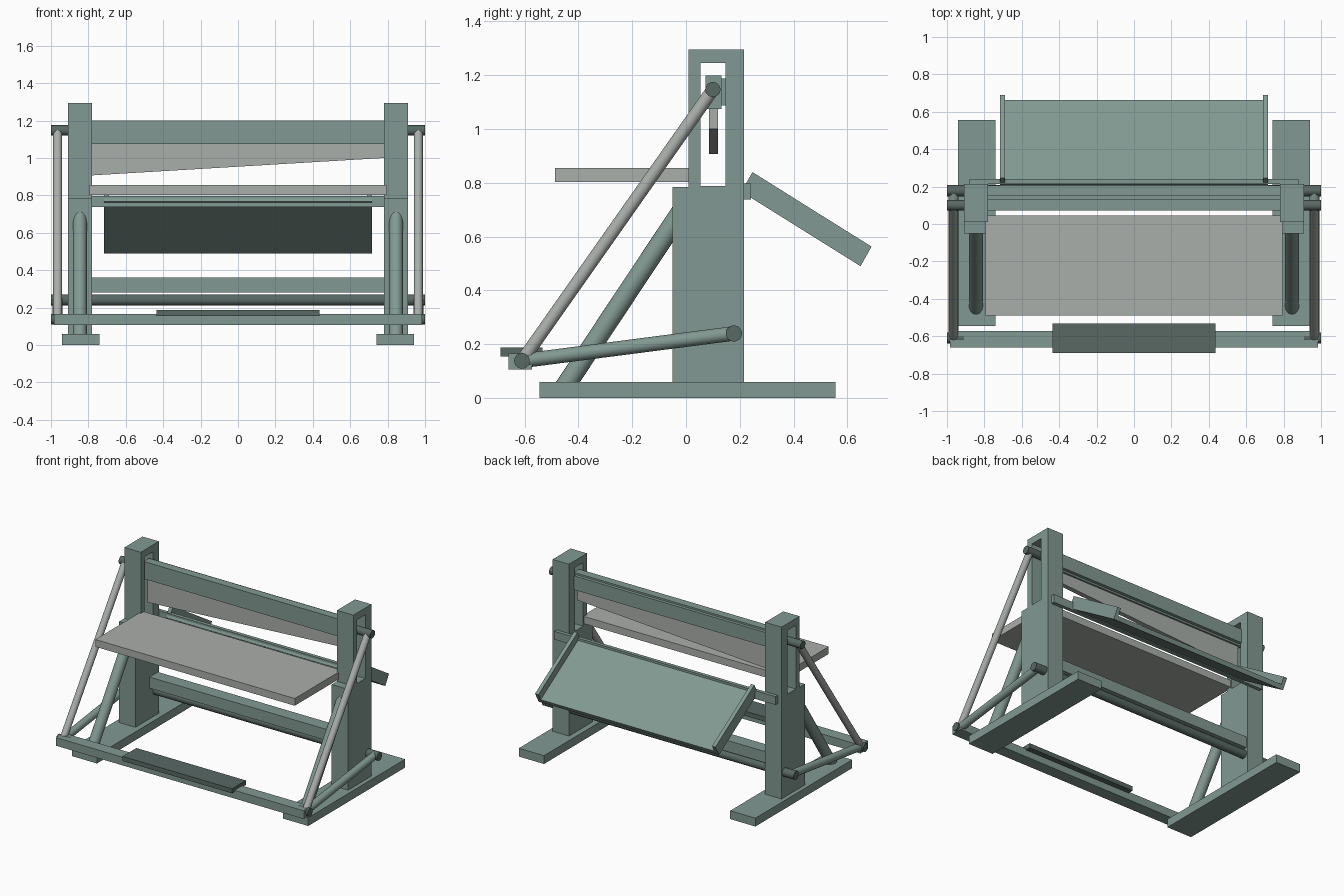
import bpy, bmesh, math
from mathutils import Vector

if "Cube" in bpy.data.objects:
    bpy.data.objects.remove(bpy.data.objects["Cube"])


def material(name, rgb):
    m = bpy.data.materials.new(name)
    m.diffuse_color = (*rgb, 1)
    m.use_nodes = True
    m.node_tree.nodes["Principled BSDF"].inputs["Base Color"].default_value = m.diffuse_color
    return m


GREEN = material("painted green grey", (0.225, 0.318, 0.288))
DARK = material("dark green grey", (0.098, 0.139, 0.127))
STEEL = material("light steel", (0.40, 0.425, 0.40))


def finish(name, bm, mat, smooth=False):
    bmesh.ops.recalc_face_normals(bm, faces=bm.faces)
    mesh = bpy.data.meshes.new(name)
    bm.to_mesh(mesh)
    bm.free()
    mesh.materials.append(mat)
    ob = bpy.data.objects.new(name, mesh)
    bpy.context.collection.objects.link(ob)
    if smooth:
        bpy.ops.object.select_all(action='DESELECT')
        ob.select_set(True)
        bpy.context.view_layer.objects.active = ob
        bpy.ops.object.shade_smooth_by_angle(angle=math.radians(40))
    return ob


def prism(name, mat, profile, a, b, axis='x'):
    """Extrude a flat profile: (y, z) along x, or (x, z) along y."""
    bm = bmesh.new()
    if axis == 'x':
        vs = [bm.verts.new((a, u, v)) for u, v in profile]
        step = Vector((b - a, 0, 0))
    else:
        vs = [bm.verts.new((u, a, v)) for u, v in profile]
        step = Vector((0, b - a, 0))
    ext = bmesh.ops.extrude_face_region(bm, geom=[bm.faces.new(vs)], use_keep_orig=True)
    bmesh.ops.translate(bm, vec=step,
                        verts=[g for g in ext['geom'] if isinstance(g, bmesh.types.BMVert)])
    return finish(name, bm, mat)


def box(name, mat, x, y, z):
    return prism(name, mat, [(y[0], z[0]), (y[1], z[0]), (y[1], z[1]), (y[0], z[1])], *x)


def rod(name, mat, p, q, r):
    p, q = Vector(p), Vector(q)
    bm = bmesh.new()
    bmesh.ops.create_cone(bm, cap_ends=True, segments=24, radius1=r, radius2=r,
                          depth=(q - p).length)
    bm.transform((q - p).to_track_quat('Z', 'Y').to_matrix().to_4x4())
    bmesh.ops.translate(bm, verts=bm.verts, vec=(p + q) / 2)
    return finish(name, bm, mat, True)


def span(s, a, b):
    return tuple(sorted((s * a, s * b)))


# linkage joints as (y, z)
FRONT, SHAFT, TOP = (-0.61, 0.138), (0.178, 0.24), (0.10, 1.147)

# rear chute: tilted frame with local axes along its slope and its thickness
start = Vector((0.247, 0.84))
along = Vector((0.443, -0.277))
down = Vector((-0.041, -0.073))


def chute_profile(t0, t1):
    pts = [start + down * t0, start + along + down * t0,
           start + along + down * t1, start + down * t1]
    return [tuple(p) for p in pts]


for side, s in (("left", -1), ("right", 1)):
    # side frame: foot, slotted post, brace
    box(side + "_foot", GREEN, span(s, 0.74, 0.94), (-0.545, 0.555), (0, 0.06))
    post = prism(side + "_post", GREEN,
                 [(-0.05, 0.06), (0.215, 0.06), (0.215, 1.295), (0.01, 1.295),
                  (0.01, 0.785), (-0.05, 0.785)], *span(s, 0.78, 0.91))
    cutter = box("slot_cutter", GREEN, span(s, 0.7, 1.0), (0.053, 0.147), (0.788, 1.245))
    cutter.hide_render = True
    mod = post.modifiers.new("slot", 'BOOLEAN')
    mod.operation, mod.object, mod.solver = 'DIFFERENCE', cutter, 'EXACT'
    bpy.context.view_layer.objects.active = post
    bpy.ops.object.modifier_apply(modifier=mod.name)
    bpy.data.objects.remove(cutter)
    rod(side + "_brace", GREEN, (s * 0.845, -0.455, 0.035), (s * 0.845, -0.01, 0.705), 0.037)

    # linkage: treadle arm, push rod and their pins
    x = s * 0.964
    rod(side + "_treadle_arm", GREEN, (x, *FRONT), (x, *SHAFT), 0.027)
    rod(side + "_push_rod", STEEL, (x, *FRONT), (x, *TOP), 0.024)
    rod(side + "_front_pin", DARK, (s * 0.91, *FRONT), (s * 1.0, *FRONT), 0.029)
    rod(side + "_top_pin", DARK, (s * 0.79, *TOP), (s * 1.0, *TOP), 0.028)

    # chute side rail
    prism(side + "_chute_rail", GREEN, chute_profile(0, 1), *span(s, 0.69, 0.717))

# chute plate
prism("chute_plate", GREEN, chute_profile(0.63, 1), -0.69, 0.69)

# moving blade beam with rear stiffener and slanted blade
box("blade_beam", GREEN, (-0.80, 0.80), (0.072, 0.132), (1.075, 1.2))
box("beam_stiffener", GREEN, (-0.78, 0.78), (0.132, 0.155), (1.088, 1.188))
prism("blade", STEEL, [(-0.78, 1.08), (0.78, 1.08), (0.78, 1.0), (-0.78, 0.907)],
      0.085, 0.119, 'y')

# fixed cross members
box("work_table", STEEL, (-0.793, 0.793), (-0.488, 0.045), (0.803, 0.855))
box("rear_bar", GREEN, (-0.88, 0.88), (0.215, 0.241), (0.738, 0.797))
box("lower_beam", GREEN, (-0.78, 0.78), (0.11, 0.205), (0.28, 0.36))
rod("pivot_shaft", DARK, (-1.0, *SHAFT), (1.0, *SHAFT), 0.03)

# treadle bar and foot pad
box("treadle_bar", GREEN, (-0.985, 0.985), (-0.66, -0.573), (0.106, 0.165))
box("foot_pad", DARK, (-0.435, 0.435), (-0.69, -0.533), (0.155, 0.188))
